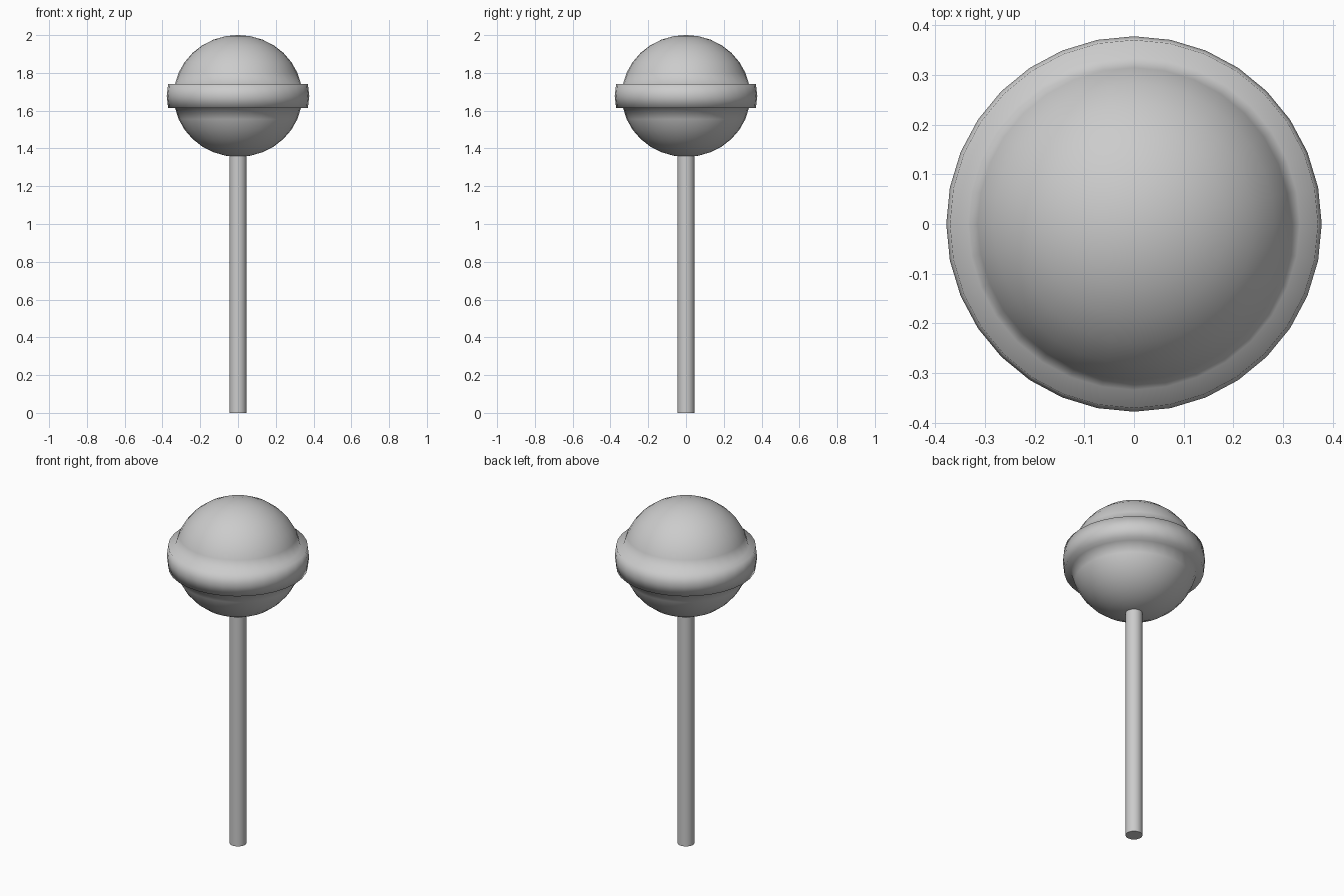
import bpy
import bmesh
from mathutils import Matrix, Vector

if "Cube" in bpy.data.objects:
    bpy.data.objects.remove(bpy.data.objects["Cube"], do_unlink=True)

BALL_Z = 1.678
BALL_RADIUS = 0.34
BALL_HALF_HEIGHT = 0.3225
BAND_SCALE = 1.11
STICK_RADIUS = 0.045
STICK_TOP = 1.38


def make_material(name, colour):
    mat = bpy.data.materials.new(name)
    mat.use_nodes = True
    mat.diffuse_color = colour
    mat.node_tree.nodes["Principled BSDF"].inputs["Base Color"].default_value = colour
    return mat


def add_object(name, bm, mat):
    mesh = bpy.data.meshes.new(name)
    bmesh.ops.recalc_face_normals(bm, faces=bm.faces)
    bm.to_mesh(mesh)
    bm.free()
    mesh.materials.append(mat)
    obj = bpy.data.objects.new(name, mesh)
    bpy.context.collection.objects.link(obj)
    return obj


grey = make_material("light grey", (0.6, 0.6, 0.6, 1))

# Candy ball: slightly flattened sphere with the two middle rings raised as a band
bm = bmesh.new()
bmesh.ops.create_uvsphere(bm, u_segments=32, v_segments=16, radius=1)
middle = [f for f in bm.faces if abs(f.calc_center_median().z) < 0.15]
raised = bmesh.ops.extrude_face_region(bm, geom=middle)["geom"]
old = [f for f in middle if f.is_valid]
if old:
    bmesh.ops.delete(bm, geom=old, context="FACES")
for v in raised:
    if isinstance(v, bmesh.types.BMVert):
        v.co.x *= BAND_SCALE
        v.co.y *= BAND_SCALE
loose = [v for v in bm.verts if not v.link_faces]
bmesh.ops.delete(bm, geom=loose, context="VERTS")
bmesh.ops.scale(bm, verts=bm.verts, vec=Vector((BALL_RADIUS, BALL_RADIUS, BALL_HALF_HEIGHT)))
bmesh.ops.translate(bm, verts=bm.verts, vec=Vector((0, 0, BALL_Z)))
for f in bm.faces:
    f.smooth = True
add_object("candy_ball", bm, grey)

# Stick: round rod running into the underside of the ball
bm = bmesh.new()
bmesh.ops.create_cone(bm, cap_ends=True, segments=32, radius1=STICK_RADIUS,
                      radius2=STICK_RADIUS, depth=STICK_TOP,
                      matrix=Matrix.Translation((0, 0, STICK_TOP / 2)))
for f in bm.faces:
    f.smooth = len(f.verts) == 4
for e in bm.edges:
    e.smooth = all(f.smooth for f in e.link_faces)
add_object("stick", bm, grey)
